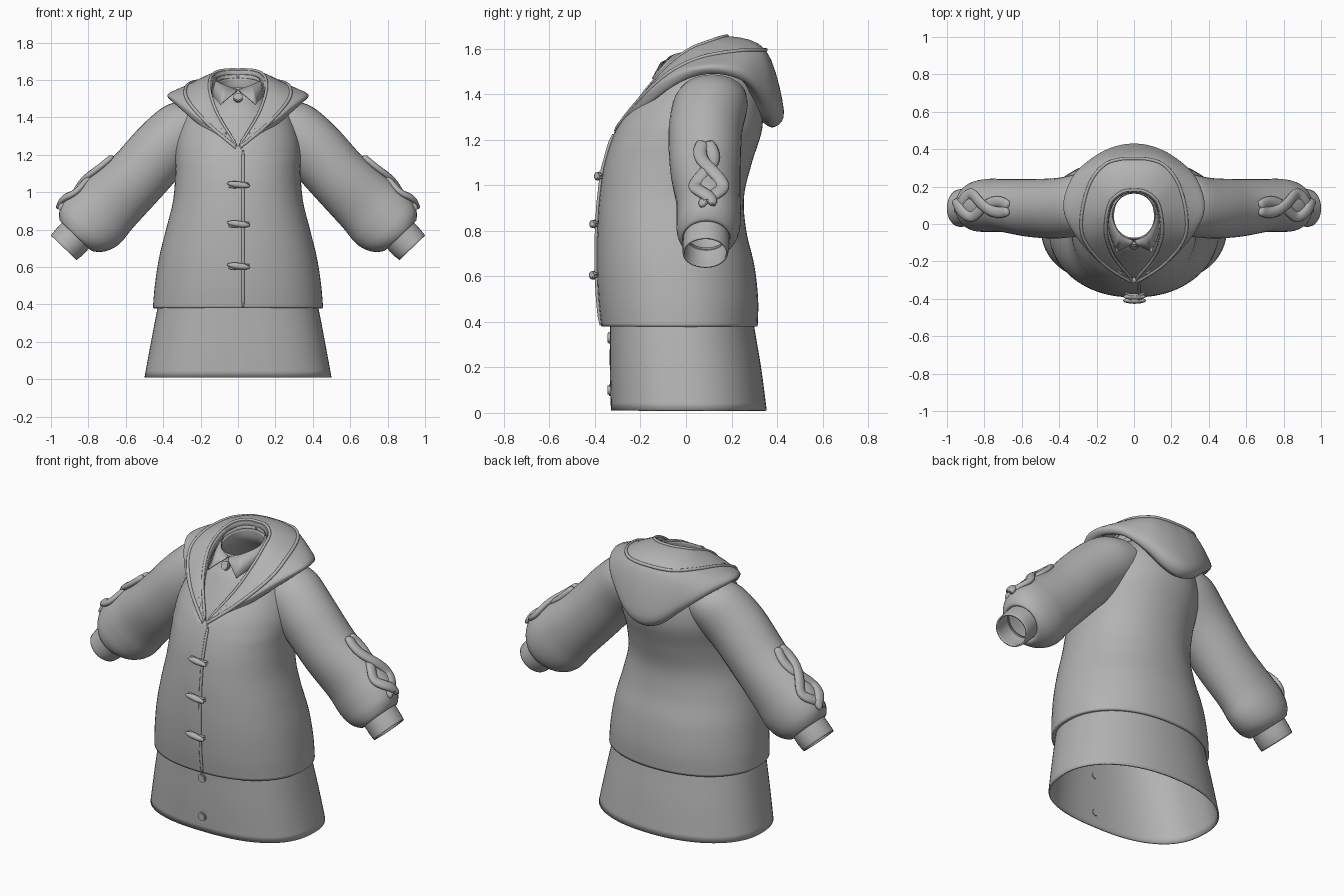
import bpy, bmesh, math
from mathutils import Vector, Matrix

if "Cube" in bpy.data.objects:
    bpy.data.objects.remove(bpy.data.objects["Cube"])

cloth = bpy.data.materials.new("grey cloth")
cloth.use_nodes = True
GREY = (0.45, 0.45, 0.45, 1)
cloth.diffuse_color = GREY
cloth.node_tree.nodes["Principled BSDF"].inputs["Base Color"].default_value = GREY


def smooth_path(points, steps):
    """Catmull-Rom interpolation of equal-length tuples."""
    pts = [Vector(p) for p in points]
    out = []
    for i in range(len(pts) - 1):
        a, b, c, d = pts[max(i - 1, 0)], pts[i], pts[i + 1], pts[min(i + 2, len(pts) - 1)]
        for s in range(steps):
            t = s / steps
            out.append(b + (c - a) * (t / 2) + (a * 2 - b * 5 + c * 4 - d) * (t * t / 2)
                       + (b * 3 - a - c * 3 + d) * (t ** 3 / 2))
    return out + [pts[-1]]


def finish(name, bm, thick=0, angle=40):
    bmesh.ops.recalc_face_normals(bm, faces=bm.faces)
    mesh = bpy.data.meshes.new(name)
    bm.to_mesh(mesh)
    bm.free()
    obj = bpy.data.objects.new(name, mesh)
    bpy.context.collection.objects.link(obj)
    mesh.materials.append(cloth)
    if thick:
        mod = obj.modifiers.new("thickness", "SOLIDIFY")
        mod.thickness, mod.offset = thick, -1
    bpy.ops.object.select_all(action="DESELECT")
    obj.select_set(True)
    bpy.context.view_layer.objects.active = obj
    bpy.ops.object.shade_smooth_by_angle(angle=math.radians(angle))


def loft(rings, closed=True):
    """Skin a list of rings that share one point count."""
    bm = bmesh.new()
    rows = [[bm.verts.new(p) for p in ring] for ring in rings]
    n = len(rows[0])
    for lo, hi in zip(rows, rows[1:]):
        for i in range(n if closed else n - 1):
            j = (i + 1) % n
            bm.faces.new((lo[i], lo[j], hi[j], hi[i]))
    return bm


def body_rings(sections, front_power, tilt=0, steps=4, n=72):
    """Sections hold height, half width, front y and back y."""
    rings = []
    for z, w, front, back in smooth_path(sections, steps):
        mid, depth, ring = (front + back) / 2, (back - front) / 2, []
        for i in range(n):
            a = math.tau * i / n
            c, s = math.cos(a), math.sin(a)
            power = front_power if s < 0 and z < 1.2 else 0.93
            x = w * math.copysign(abs(c) ** power, c)
            y = mid + depth * math.copysign(abs(s) ** power, s)
            ring.append((x, y, z + tilt * (y - mid) * max(0, z - 1.46)))
        rings.append(ring)
    return rings


def tube(name, points, radius, flat=Vector((0, 1, 0)), squash=1):
    """Rounded cord along a path, capped at both ends."""
    pts = [Vector(p) for p in points]
    rings = []
    for i, p in enumerate(pts):
        d = (pts[min(i + 1, len(pts) - 1)] - pts[max(i - 1, 0)]).normalized()
        side = d.cross(flat).normalized()
        up = side.cross(d)
        r = radius * (0.5 if i in (0, len(pts) - 1) else 1)
        rings.append([p + side * r * math.cos(k * math.tau / 10)
                      + up * r * squash * math.sin(k * math.tau / 10) for k in range(10)])
    bm = loft(rings)
    bmesh.ops.holes_fill(bm, edges=[e for e in bm.edges if e.is_boundary])
    finish(name, bm, angle=60)


def front_y(sections, z):
    return min(smooth_path(sections, 16), key=lambda s: abs(s[0] - z))[2]


# Dress: open tube from the skirt hem up to the neck
DRESS = [(.01, .5, -.33, .355), (.2, .465, -.335, .33), (.38, .43, -.335, .3),
         (.6, .38, -.34, .27), (.9, .32, -.34, .22), (1.1, .3, -.32, .25),
         (1.25, .29, -.265, .29), (1.38, .24, -.19, .28), (1.46, .18, -.14, .24),
         (1.53, .125, -.09, .18), (1.585, .115, -.08, .17)]
finish("dress", loft(body_rings(DRESS, 0.8, tilt=1.6)), 0.008)

# Coat body, with a V cut out of the front below the neck
COAT = [(.38, .455, -.372, .315), (.5, .445, -.385, .317), (.65, .422, -.392, .3),
        (.8, .385, -.39, .265), (.95, .348, -.38, .255), (1.1, .335, -.357, .29),
        (1.25, .335, -.305, .335), (1.38, .3, -.22, .33), (1.46, .25, -.16, .29),
        (1.52, .18, -.11, .23)]
bm = loft(body_rings(COAT, 0.9, steps=6))
gap = [f for f in bm.faces if (c := f.calc_center_median()).y < 0
       and c.z > 1.24 and abs(c.x) < (c.z - 1.2) * 0.7]
bmesh.ops.delete(bm, geom=gap, context="FACES")
finish("coat_body", bm, 0.02)
opening = [(.027, front_y(COAT, z) - .003, z) for z in [.385 + .03 * i for i in range(29)]]
tube("coat_front_edge", opening, .008)

# Sleeves: x, y, z, radius across the arm, radius front to back
SLEEVE = [(.2, .115, 1.39, .14, .15), (.28, .105, 1.345, .162, .165), (.4, .085, 1.235, .168, .162),
          (.55, .085, 1.07, .168, .155), (.69, .098, .935, .18, .142), (.77, .1, .855, .19, .142),
          (.83, .095, .8, .168, .135), (.868, .09, .768, .118, .11), (.86, .09, .78, .09, .09)]
CUFF = [(.85, .09, .79, .1, .1), (.9, .088, .735, .1, .102), (.932, .085, .703, .095, .1)]
ACROSS = Vector((.72, 0, .69))


def arm_rings(stations, steps, side, n=36):
    rings = []
    for x, y, z, r, depth in smooth_path(stations, steps):
        ring = []
        for i in range(n):
            a = math.tau * i / n
            p = Vector((x, y, z)) + ACROSS * r * math.cos(a)
            ring.append((p.x * side, y + depth * math.sin(a), p.z))
        rings.append(ring)
    return rings


def braid_path(side, sign):
    """Strand weaving across the outer face of the sleeve."""
    stations = smooth_path(SLEEVE[3:7], 12)
    path, last = [], len(stations) - 1
    for i, (x, y, z, r, depth) in enumerate(stations):
        t = i / last
        swing = sign * .06 * math.sin(math.pi * (t - .28) / .56) * min(1, 4 * t + .1, 4 * (1 - t) + .1)
        lift = r * math.sqrt(1 - (swing / depth) ** 2) + .002 + sign * .007 * math.cos(math.pi * (t - .28) / .56)
        p = Vector((x, y, z)) + ACROSS * lift
        path.append((p.x * side, y + swing, p.z))
    return path


for label, side in (("left", 1), ("right", -1)):
    finish(label + "_sleeve", loft(arm_rings(SLEEVE, 5, side)))
    finish(label + "_cuff", loft(arm_rings(CUFF, 3, side)), 0.008)
    outward = Vector((ACROSS.x * side, 0, ACROSS.z))
    for k, sign in enumerate((1, -1)):
        tube(f"{label}_braid_strand_{k + 1}", braid_path(side, sign), .03, outward, 0.6)

# Hood: half rings from the back centre to the front point
LOWER = [(0, .385, 1.255), (.1, .375, 1.285), (.2, .335, 1.37), (.3, .26, 1.455), (.35, .12, 1.49),
         (.315, -.02, 1.455), (.19, -.175, 1.345), (.015, -.305, 1.21)]
OUTER = [(0, .43, 1.33), (.11, .412, 1.36), (.22, .355, 1.44), (.325, .25, 1.51), (.375, .1, 1.525),
         (.335, -.03, 1.49), (.2, -.19, 1.38), (.015, -.315, 1.23)]
CREST = [(0, .35, 1.595), (.08, .345, 1.595), (.16, .315, 1.595), (.235, .22, 1.59), (.278, .06, 1.56),
         (.268, -.08, 1.49), (.16, -.215, 1.365), (.012, -.312, 1.24)]
INNER = [(0, .18, 1.655), (.045, .178, 1.655), (.09, .155, 1.65), (.13, .11, 1.635), (.15, .02, 1.6),
         (.148, -.075, 1.53), (.105, -.18, 1.41), (.01, -.295, 1.255)]


def whole(half):
    """Mirror a half ring across the middle."""
    return smooth_path([(-x, y, z) for x, y, z in reversed(half[1:])] + half, 5)


tucked = [(x * .85, y * .85, z + .03) for x, y, z in LOWER]
lining = [(x * .92, y * .96, z - .05) for x, y, z in INNER]
columns = zip(*[whole(h) for h in (tucked, LOWER, OUTER, CREST, INNER, lining)])
finish("hood", loft([smooth_path(c, 5) for c in columns], closed=False), angle=50)
tube("hood_inner_trim", whole(INNER), .008, Vector((0, 0, 1)))
tube("hood_crest_trim", whole(CREST), .009, Vector((0, 0, 1)))

# Shirt collar with two pointed wings
COLLAR_TOP = [(.004, -.09, 1.55), (.075, -.055, 1.575), (.12, .045, 1.6), (.08, .14, 1.625), (0, .175, 1.63)]
COLLAR_LOW = [(.012, -.112, 1.54), (.095, -.15, 1.47), (.14, .0, 1.53), (.09, .155, 1.57), (0, .19, 1.57)]
for label, side in (("left", 1), ("right", -1)):
    top, low = ([(x * side, y, z) for x, y, z in row] for row in (COLLAR_TOP, COLLAR_LOW))
    wing = low[:1] + [Vector(low[0]).lerp(Vector(low[1]), k / 5) for k in range(1, 5)]
    edge = wing + smooth_path(low[1:], 5)
    finish(label + "_collar", loft([smooth_path(top, 5), edge], closed=False), 0.006)


def button(name, z, y, tilt=0):
    bm = bmesh.new()
    place = Matrix.Translation((0, y, z)) @ Matrix.Rotation(math.radians(90 + tilt), 4, "X")
    bmesh.ops.create_cone(bm, cap_ends=True, segments=20, radius1=.025, radius2=.025,
                          depth=.024, matrix=place)
    bmesh.ops.bevel(bm, geom=[e for e in bm.edges if e.calc_face_angle() > 1],
                    offset=.005, segments=2, affect="EDGES")
    finish(name, bm)


button("upper_skirt_button", .33, -.334)
button("lower_skirt_button", .1, -.332)
button("shirt_button", 1.505, -.116, -30)

# Toggles: a tapered peg held by a cord loop
for k, z in enumerate((1.04, .83, .605)):
    y = front_y(COAT, z)
    bm = bmesh.new()
    place = (Matrix.Translation((.003, y - .02, z)) @ Matrix.Rotation(.13, 4, "Y")
             @ Matrix.Diagonal((.062, .016, .017, 1)))
    bmesh.ops.create_uvsphere(bm, u_segments=16, v_segments=10, radius=1, matrix=place)
    finish(f"toggle_{k + 1}", bm, angle=60)
    for n, dz in enumerate((.012, -.012)):
        cord = [(-.05, y + .002, z + dz), (-.02, y - .012, z + dz), (.03, y - .012, z + dz / 2),
                (.06, y + .002, z + dz / 2)]
        tube(f"toggle_cord_{k + 1}_{n + 1}", cord, .008)
